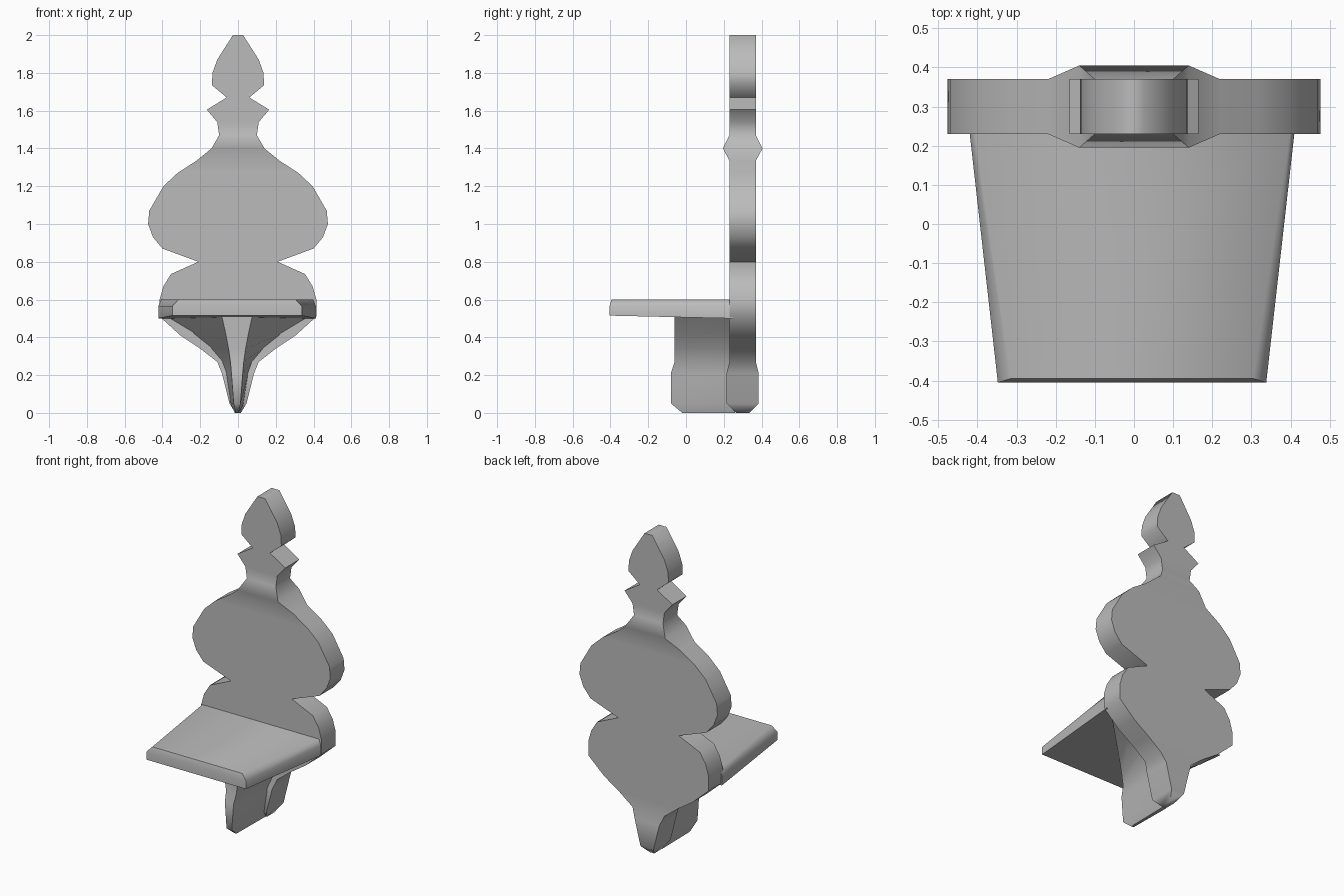
import bpy
import bmesh
import math

cube = bpy.data.objects.get("Cube")
if cube:
    bpy.data.objects.remove(cube, do_unlink=True)

GREY = (0.5, 0.5, 0.5, 1.0)
mat = bpy.data.materials.new("plain_grey")
mat.use_nodes = True
mat.diffuse_color = GREY
mat.node_tree.nodes["Principled BSDF"].inputs["Base Color"].default_value = GREY


def loft(name, rings, angle, shift=0.0):
    """Skin stacked trapezoids: (z, front half width, back half width, front y, back y)."""
    bm = bmesh.new()
    loops = []
    for z, wf, wb, yf, yb in rings:
        corners = ((-wf, yf), (wf, yf), (wb, yb), (-wb, yb))
        loops.append([bm.verts.new((x + shift, y, z)) for x, y in corners])
    for low, high in zip(loops, loops[1:]):
        for i in range(4):
            j = (i + 1) % 4
            bm.faces.new((low[i], low[j], high[j], high[i]))
    bm.faces.new(loops[0][::-1])
    bm.faces.new(loops[-1])
    bmesh.ops.recalc_face_normals(bm, faces=bm.faces)
    mesh = bpy.data.meshes.new(name)
    bm.to_mesh(mesh)
    bm.free()
    obj = bpy.data.objects.new(name, mesh)
    obj.data.materials.append(mat)
    bpy.context.collection.objects.link(obj)
    bpy.ops.object.select_all(action="DESELECT")
    obj.select_set(True)
    bpy.context.view_layer.objects.active = obj
    bpy.ops.object.shade_smooth_by_angle(angle=math.radians(angle))
    return obj


# Backrest: turned outline (height, half width) with a swollen neck and foot
FRONT, BACK = 0.23, 0.37
outline = [
    (0, .015), (.05, .045), (.21, .085), (.27, .11), (.34, .2), (.41, .305),
    (.51, .415), (.6, .415), (.67, .395), (.735, .355), (.8, .21), (.87, .4),
    (.93, .45), (1.0, .476), (1.07, .47), (1.2, .395), (1.27, .32),
    (1.335, .22), (1.4, .14), (1.47, .1), (1.54, .11), (1.605, .165),
    (1.67, .06), (1.735, .138), (1.8, .135), (1.87, .11), (2.0, .027),
]
swell = {0: -.035, .05: .015, .21: .015, 1.4: .035}
loft("backrest", [(z, w, w, FRONT - swell.get(z, 0), BACK + swell.get(z, 0))
                  for z, w in outline], 60)

# Seat: tapered slab with softened upper rim and slightly sloping underside
seat = loft("seat", [(.51, .343, .417, -.405, .25), (.565, .343, .417, -.405, .25),
                     (.6, .31, .405, -.395, .25)], 60, -.005)
for v in seat.data.vertices:
    if v.co.z < .52:
        v.co.z += .005 if v.co.y < 0 else -.01

# Front leg: fin that flares into the backrest at the rear
loft("front_leg", [(0, .008, .012, -.02, .26), (.05, .018, .035, -.08, .25),
                   (.21, .03, .06, -.08, .25), (.27, .035, .08, -.06, .25),
                   (.34, .045, .14, -.06, .25), (.42, .06, .24, -.06, .25),
                   (.51, .08, .39, -.06, .25)], 60, -.005)
